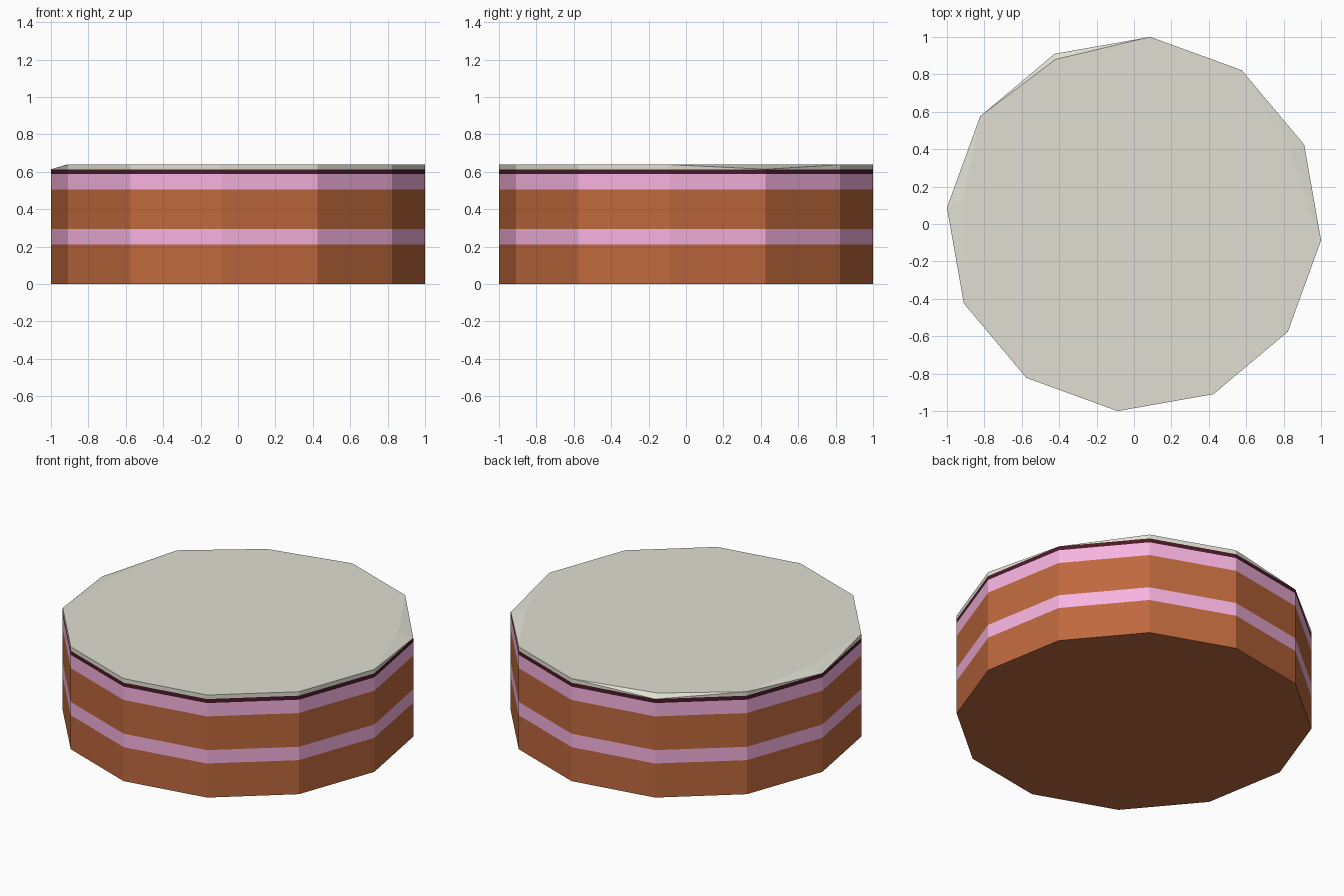
import bpy, bmesh, math

if "Cube" in bpy.data.objects:
    bpy.data.objects.remove(bpy.data.objects["Cube"])

SIDES = 12
RADIUS = 1.004
START = -5  # degrees of the first corner

ring = [(RADIUS * math.cos(math.radians(START + 30 * i)),
         RADIUS * math.sin(math.radians(START + 30 * i))) for i in range(SIDES)]


def material(name, rgb):
    m = bpy.data.materials.new(name)
    m.diffuse_color = (*rgb, 1)
    m.use_nodes = True
    m.node_tree.nodes["Principled BSDF"].inputs["Base Color"].default_value = m.diffuse_color
    return m


def finish(name, bm, mat):
    bmesh.ops.recalc_face_normals(bm, faces=bm.faces)
    mesh = bpy.data.meshes.new(name)
    bm.to_mesh(mesh)
    bm.free()
    mesh.materials.append(mat)
    bpy.context.collection.objects.link(bpy.data.objects.new(name, mesh))


def slab(name, z0, z1, mat, worn={}):
    """Twelve-sided slab; worn maps a corner number to its inset top points."""
    bm = bmesh.new()
    low = [bm.verts.new((x, y, z0)) for x, y in ring]
    high = [[bm.verts.new((x, y, z1)) for x, y in worn.get(i, [ring[i]])]
            for i in range(SIDES)]
    for i in range(SIDES):
        j = (i + 1) % SIDES
        # Outer wall, with its diagonal kept on the outside of worn corners
        if i in worn or j in worn:
            a, b = high[i][-1], high[j][0]
            if j in worn:
                bm.faces.new((low[i], low[j], a))
                bm.faces.new((low[j], b, a))
            else:
                bm.faces.new((low[i], low[j], b))
                bm.faces.new((low[i], b, a))
        else:
            bm.faces.new((low[i], low[j], high[j][0], high[i][0]))
        # Small facet sloping down to a worn corner
        for a, b in zip(high[i], high[i][1:]):
            bm.faces.new((low[i], b, a))
    bm.faces.new([v for pts in high for v in pts])
    bm.faces.new(low[::-1])
    finish(name, bm, mat)


sponge = material("sponge", (0.52, 0.14, 0.047))
cream = material("pink_cream", (0.93, 0.45, 0.74))
jam = material("dark_jam", (0.07, 0.01, 0.02))
icing = material("icing", (0.75, 0.74, 0.65))

# Cake layers from the bottom up
slab("lower_sponge", 0, 0.212, sponge)
slab("lower_cream", 0.212, 0.295, cream)
slab("upper_sponge", 0.295, 0.505, sponge)
slab("upper_cream", 0.505, 0.588, cream)
slab("jam_layer", 0.588, 0.613, jam)

# Icing lid with three drooping corners
slab("icing_lid", 0.613, 0.638, icing, worn={
    1: [(0.83, 0.39), (0.76, 0.51)],
    4: [(-0.42, 0.88)],
    6: [(-0.915, 0.13), (-0.915, -0.03)],
})
